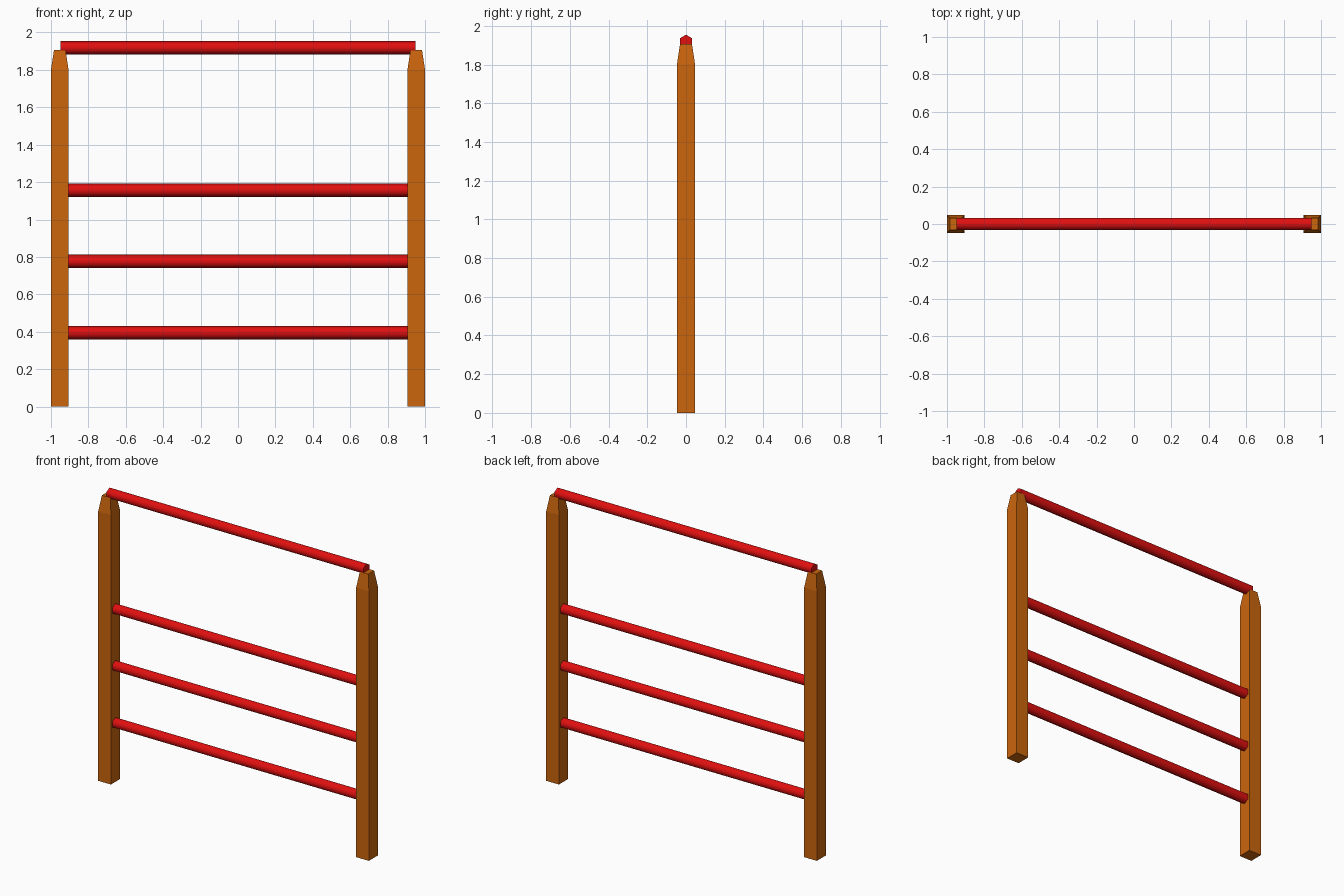
import bpy, bmesh
from math import sin, cos, pi, radians

if "Cube" in bpy.data.objects:
    bpy.data.objects.remove(bpy.data.objects["Cube"])


def material(name, color):
    m = bpy.data.materials.new(name)
    m.diffuse_color = color
    m.use_nodes = True
    m.node_tree.nodes["Principled BSDF"].inputs["Base Color"].default_value = m.diffuse_color
    return m


wood = material("orange_wood", (0.60, 0.13, 0.004, 1))
red = material("red_paint", (0.75, 0.005, 0.005, 1))


def loft(name, rings, mat):
    """Capped solid through a list of equal-length point rings."""
    bm = bmesh.new()
    loops = [[bm.verts.new(p) for p in ring] for ring in rings]
    n = len(loops[0])
    for a, b in zip(loops, loops[1:]):
        for i in range(n):
            j = (i + 1) % n
            bm.faces.new((a[i], a[j], b[j], b[i]))
    bm.faces.new(loops[0])
    bm.faces.new(loops[-1])
    bmesh.ops.recalc_face_normals(bm, faces=bm.faces)
    mesh = bpy.data.meshes.new(name)
    bm.to_mesh(mesh)
    bm.free()
    mesh.materials.append(mat)
    obj = bpy.data.objects.new(name, mesh)
    bpy.context.collection.objects.link(obj)
    return obj


def square(cx, h, z):
    return [(cx + sx * h, sy * h, z) for sx, sy in ((-1, -1), (1, -1), (1, 1), (-1, 1))]


def hexagon(x, r, cz):
    return [(x, r * sin(k * pi / 3), cz + r * cos(k * pi / 3)) for k in range(6)]


# Square posts with tapered tops
for side, cx in (("left", -0.953), ("right", 0.953)):
    loft(side + "_post", [square(cx, 0.047, 0), square(cx, 0.047, 1.80),
                          square(cx, 0.031, 1.905)], wood)

# Six-sided bars, smooth around the length with sharp ends
for name, z in (("low_rung", 0.395), ("middle_rung", 0.776),
                ("high_rung", 1.156), ("top_bar", 1.918)):
    bar = loft(name, [hexagon(-0.95, 0.036, z), hexagon(0.95, 0.036, z)], red)
    bpy.ops.object.select_all(action='DESELECT')
    bar.select_set(True)
    bpy.context.view_layer.objects.active = bar
    bpy.ops.object.shade_smooth_by_angle(angle=radians(65))
